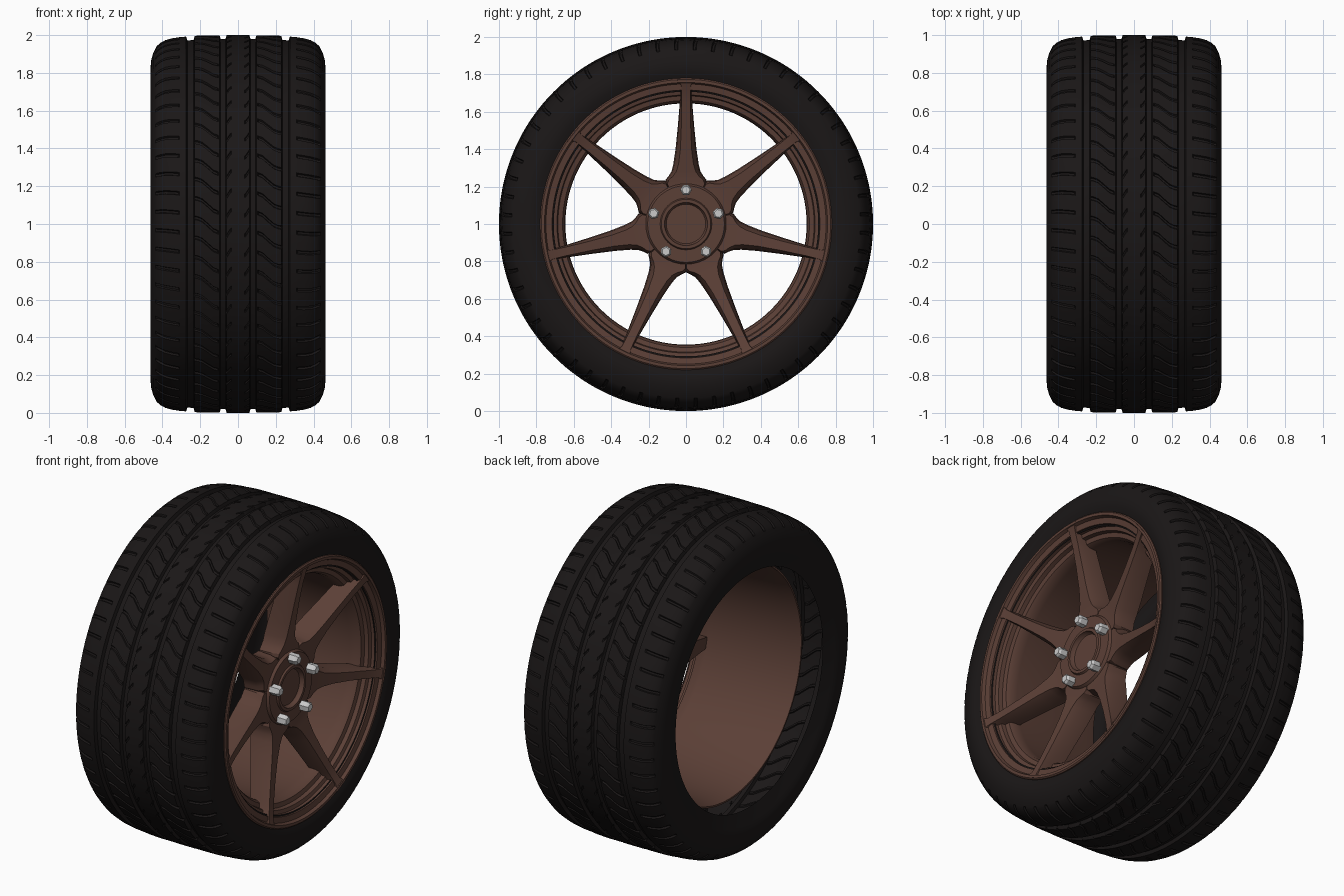
import bpy, bmesh, math
from mathutils import Matrix, Vector

CENTER = Vector((0, 0, 1))


def material(name, rgb):
    m = bpy.data.materials.new(name)
    m.diffuse_color = (*rgb, 1)
    return m


RUBBER = material("rubber", (0.0105, 0.0085, 0.0085))
BRONZE = material("bronze", (0.105, 0.05, 0.037))
STEEL = material("steel", (0.6, 0.6, 0.6))


def finish(name, bm, mat):
    bmesh.ops.remove_doubles(bm, verts=bm.verts, dist=1e-5)
    bmesh.ops.recalc_face_normals(bm, faces=bm.faces)
    bmesh.ops.translate(bm, verts=bm.verts, vec=CENTER)
    me = bpy.data.meshes.new(name)
    bm.to_mesh(me)
    bm.free()
    me.materials.append(mat)
    ob = bpy.data.objects.new(name, me)
    bpy.context.collection.objects.link(ob)
    return ob


def bridge(bm, rings, closed_path=False):
    n = len(rings[0])
    pairs = list(zip(rings, rings[1:])) + ([(rings[-1], rings[0])] if closed_path else [])
    for a, b in pairs:
        for i in range(n):
            j = (i + 1) % n
            bm.faces.new((a[i], a[j], b[j], b[i]))


def lathe(name, profile, mat, seg=96, closed=False):
    # profile of (x, radius) spun round the axle
    bm = bmesh.new()
    rings = [[bm.verts.new((x, r * math.cos(2 * math.pi * i / seg), r * math.sin(2 * math.pi * i / seg)))
              for i in range(seg)] for x, r in profile]
    bridge(bm, rings, closed)
    return finish(name, bm, mat)


# Tire: half profile rows of (x, radius, lateral sipe depth, angular shear)
half = [
    (0.012, 1.0, 0, 0), (0.034, 1.0, 0, 0.015), (0.040, 1.0, 0.008, 0.012), (0.060, 1.0, 0.008, -0.02),
    (0.066, 0.980, 0, -0.02), (0.092, 0.980, 0, 0), (0.098, 0.999, 0, 0),
    (0.104, 0.999, 0, 0), (0.108, 0.999, 0.010, 0.003), (0.130, 0.999, 0.010, 0.012),
    (0.160, 0.999, 0.010, 0.04), (0.190, 0.998, 0.010, 0.066), (0.215, 0.997, 0.010, 0.076),
    (0.229, 0.996, 0.010, 0.078), (0.235, 0.974, 0, 0.07), (0.268, 0.972, 0, 0.02),
    (0.275, 0.992, 0, 0), (0.310, 0.989, 0, 0), (0.315, 0.988, 0.009, 0.002),
    (0.350, 0.983, 0.010, 0.006), (0.385, 0.973, 0.010, 0.009), (0.412, 0.958, 0.010, 0.01),
    (0.430, 0.942, 0.008, 0.01), (0.436, 0.932, 0, 0.01), (0.449, 0.905, 0, 0),
    (0.459, 0.870, 0, 0), (0.462, 0.840, 0, 0), (0.459, 0.812, 0, 0),
    (0.450, 0.785, 0, 0), (0.440, 0.755, 0, 0), (0.425, 0.707, 0, 0),
]
rows = [(-x, r, d, -s) for x, r, d, s in reversed(half)] + half
PITCHES = 60
cell = [(0, 0), (0.34, 0), (0.38, 1), (0.49, 1), (0.53, 0), (0.8, 0)]
bm = bmesh.new()
rings = []
for x, r, depth, shear in rows:
    ring = []
    for p in range(PITCHES):
        for off, cut in cell:
            a = 2 * math.pi * (p + off) / PITCHES + shear
            rr = r - depth * cut
            xx = x - math.copysign(depth * cut * 0.7, x) if abs(x) > 0.4 else x
            ring.append(bm.verts.new((xx, rr * math.cos(a), rr * math.sin(a))))
    rings.append(ring)
bridge(bm, rings)
finish("tire", bm, RUBBER)

# Rim: stepped outer lip and slightly conical barrel
lathe("rim", [
    (0.42, 0.78), (0.455, 0.78), (0.461, 0.773), (0.461, 0.757), (0.442, 0.749), (0.436, 0.716),
    (0.402, 0.711), (0.396, 0.690), (0.372, 0.685), (0.366, 0.660), (0.345, 0.648), (0.30, 0.645),
    (-0.21, 0.680), (-0.29, 0.694), (-0.29, 0.704), (-0.21, 0.693), (0.28, 0.662), (0.36, 0.70),
    (0.40, 0.76)], BRONZE, 128, True)

# Hub with recessed centre cap
lathe("hub", [
    (0.340, 0.0001), (0.340, 0.105), (0.346, 0.110), (0.366, 0.115), (0.366, 0.132), (0.356, 0.138),
    (0.356, 0.205), (0.345, 0.213), (0.320, 0.225), (0.24, 0.235), (0.22, 0.225),
    (0.22, 0.0001)], BRONZE)

# Spokes: sections of (radius, front x, back x, front half width, back half width)
sections = [
    (0.15, 0.338, 0.22, 0.070, 0.075), (0.215, 0.341, 0.22, 0.100, 0.110), (0.236, 0.343, 0.22, 0.092, 0.110),
    (0.255, 0.345, 0.22, 0.070, 0.094), (0.28, 0.349, 0.222, 0.052, 0.078), (0.32, 0.356, 0.225, 0.040, 0.068),
    (0.40, 0.370, 0.24, 0.030, 0.056), (0.52, 0.394, 0.27, 0.025, 0.044), (0.64, 0.421, 0.30, 0.023, 0.034),
    (0.66, 0.426, 0.31, 0.023, 0.032), (0.735, 0.447, 0.36, 0.024, 0.029), (0.752, 0.455, 0.38, 0.031, 0.034),
    (0.772, 0.463, 0.40, 0.050, 0.050)]
for k in range(7):
    bm = bmesh.new()
    rings = []
    for r, xf, xb, wf, wb in sections:
        xm = xf - 0.35 * (xf - xb)
        wm = wf + 0.8 * (wb - wf)
        rings.append([bm.verts.new(c) for c in (
            (xf, -wf, r), (xf, wf, r), (xm, wm, r), (xb, wb, r), (xb, -wb, r), (xm, -wm, r))])
    bridge(bm, rings)
    bm.faces.new(rings[0])
    bm.faces.new(rings[-1])
    bm.transform(Matrix.Rotation(2 * math.pi * k / 7, 4, 'X'))
    finish(f"spoke_{k + 1}", bm, BRONZE)

# Hexagonal wheel nuts with chamfered tips
for k in range(5):
    bm = bmesh.new()
    rings = [[bm.verts.new((x, r * math.cos(i * math.pi / 3), 0.182 + r * math.sin(i * math.pi / 3)))
              for i in range(6)] for x, r in ((0.335, 0.031), (0.400, 0.031), (0.412, 0.022))]
    bridge(bm, rings)
    bm.faces.new(rings[0])
    bm.faces.new(rings[-1])
    bm.transform(Matrix.Rotation(2 * math.pi * k / 5, 4, 'X'))
    finish(f"wheel_nut_{k + 1}", bm, STEEL)

# Smooth shading with crisp edges
for ob in bpy.context.collection.objects:
    ob.select_set(True)
    bpy.context.view_layer.objects.active = ob
bpy.ops.object.shade_smooth_by_angle(angle=math.radians(28))
